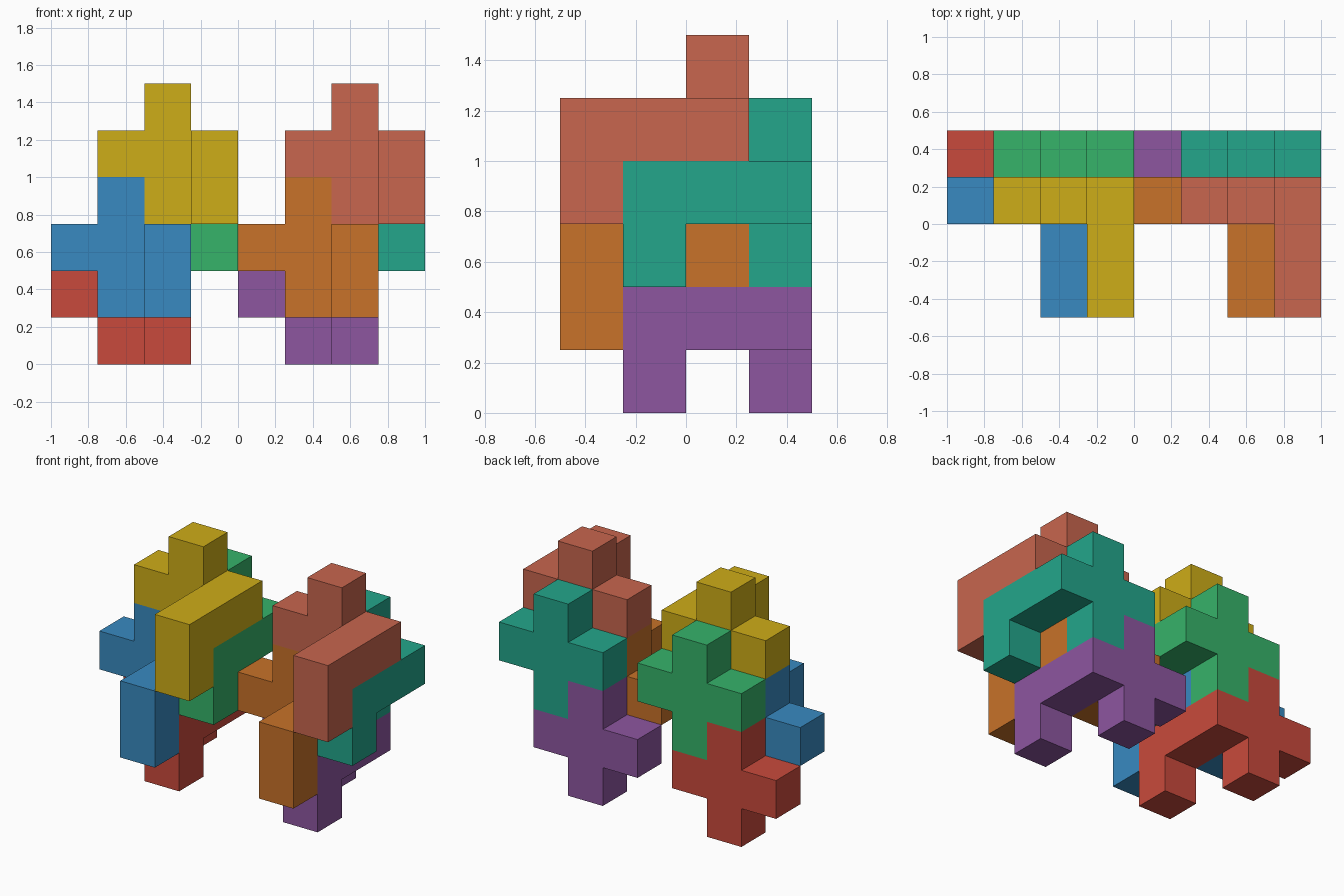
import bpy, bmesh
from mathutils import Vector

if "Cube" in bpy.data.objects:
    bpy.data.objects.remove(bpy.data.objects["Cube"])

U = 0.25  # size of one cube cell

# Puzzle piece cells (x, y, z) around the cross centre:
# an upright cross, a bar running forward from its right arm, a downward hook
CELLS = {(0, 0, 0), (-1, 0, 0), (1, 0, 0), (0, 0, 1), (0, 0, -1),
         (1, -1, 0), (1, -2, 0), (1, -2, -1)}


def linear(hex_code):
    rgb = [int(hex_code[i:i + 2], 16) / 255 for i in (0, 2, 4)]
    return [c / 12.92 if c <= 0.04045 else ((c + 0.055) / 1.055) ** 2.4 for c in rgb] + [1]


def piece(name, centre, colour):
    bm = bmesh.new()
    # outer skin of the cell cluster
    for cell in CELLS:
        for axis in range(3):
            for sign in (-1, 1):
                n = Vector((0, 0, 0))
                n[axis] = sign
                if tuple(int(c + d) for c, d in zip(cell, n)) in CELLS:
                    continue
                a = Vector((0, 0, 0))
                a[(axis + 1) % 3] = 1
                b = n.cross(a)
                mid = Vector(cell) + n / 2
                bm.faces.new([bm.verts.new((mid + (a * s + b * t) / 2) * U)
                              for s, t in ((-1, -1), (1, -1), (1, 1), (-1, 1))])
    bmesh.ops.remove_doubles(bm, verts=bm.verts, dist=0.001)
    bmesh.ops.dissolve_limit(bm, angle_limit=0.01, verts=bm.verts, edges=bm.edges)
    bmesh.ops.recalc_face_normals(bm, faces=bm.faces)
    mesh = bpy.data.meshes.new(name)
    bm.to_mesh(mesh)
    bm.free()
    mat = bpy.data.materials.new(name + "_colour")
    mat.diffuse_color = linear(colour)
    mat.use_nodes = True
    mat.node_tree.nodes["Principled BSDF"].inputs["Base Color"].default_value = mat.diffuse_color
    mesh.materials.append(mat)
    obj = bpy.data.objects.new(name, mesh)
    obj.location = centre
    bpy.context.collection.objects.link(obj)


# Cross centres of the four interlocking pieces, relative to each cluster
PARTS = {"back_lower_piece": (-0.625, 0.375, 0.375),
         "front_lower_piece": (-0.625, 0.125, 0.625),
         "back_upper_piece": (-0.375, 0.375, 0.875),
         "front_upper_piece": (-0.375, 0.125, 1.125)}

# Two identical clusters side by side
CLUSTERS = {"left": (0, ("C94A3C", "388AC1", "36B36A", "CEAD18")),
            "right": (1, ("8D56A0", "C87229", "23A68B", "C8664E"))}

for side, (shift, colours) in CLUSTERS.items():
    for (part, (x, y, z)), colour in zip(PARTS.items(), colours):
        piece(f"{side}_{part}", (x + shift, y, z), colour)
